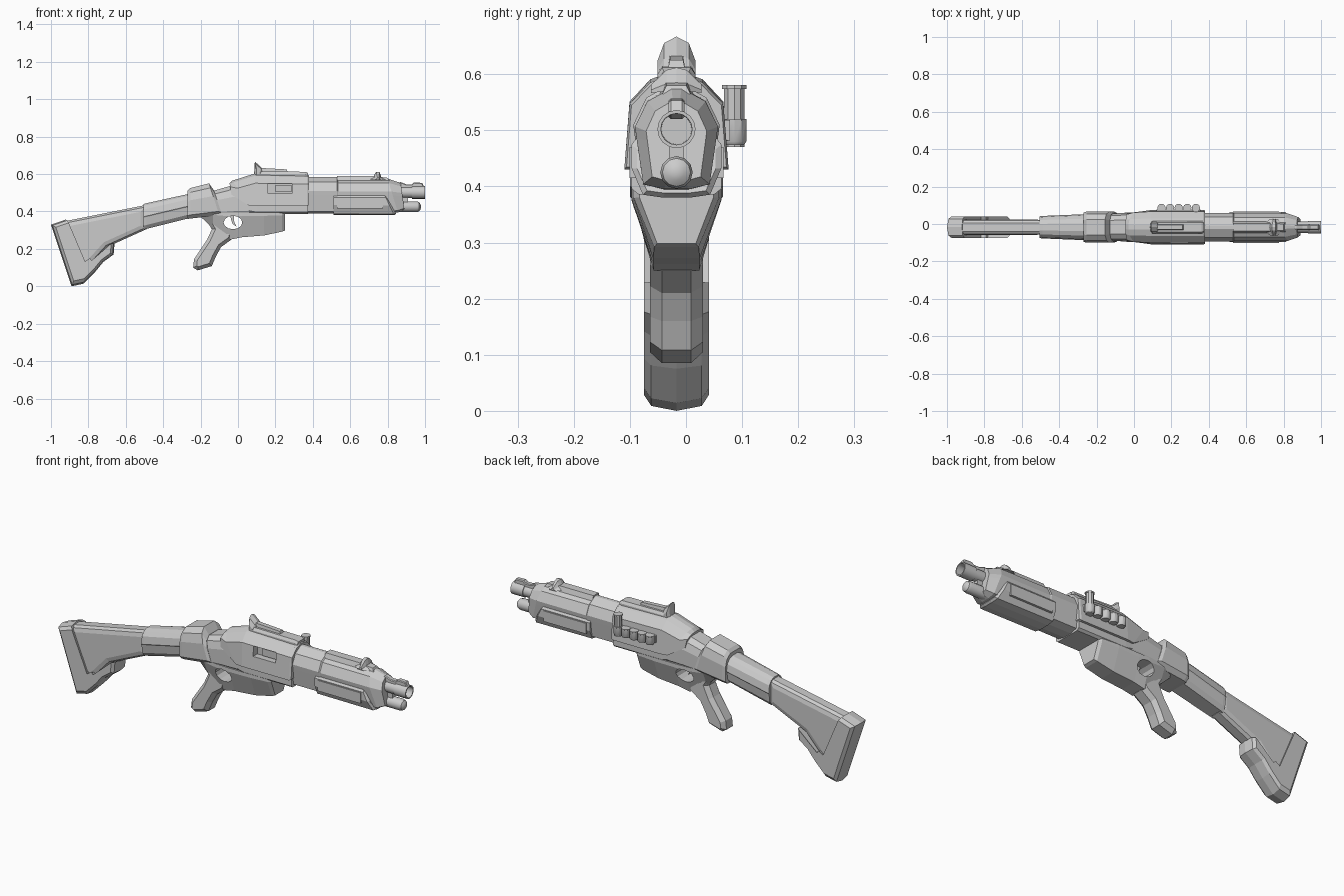
import bpy, bmesh
from math import cos, sin, pi, radians
from mathutils import Vector, Matrix

CY = -0.017  # centre plane of the gun


def finish(name, bm):
    bmesh.ops.remove_doubles(bm, verts=bm.verts, dist=1e-5)
    bmesh.ops.recalc_face_normals(bm, faces=bm.faces)
    me = bpy.data.meshes.new(name)
    bm.to_mesh(me)
    bm.free()
    ob = bpy.data.objects.new(name, me)
    bpy.context.collection.objects.link(ob)
    return ob


def skin(name, rings):
    bm = bmesh.new()
    vs = [[bm.verts.new(p) for p in r] for r in rings]
    n = len(vs[0])
    for a, b in zip(vs, vs[1:]):
        for i in range(n):
            j = (i + 1) % n
            bm.faces.new((a[i], a[j], b[j], b[i]))
    bm.faces.new(vs[0])
    bm.faces.new(vs[-1])
    return finish(name, bm)


def loft(name, half, stations):
    """half: (u, v) from top to bottom; station: x_top, z_top, x_bottom, z_bottom, half width"""
    ring = half + [(-u, v) for u, v in reversed(half) if u > 0]
    return skin(name, [[(xb + (xt - xb) * v, CY + u * w, zb + (zt - zb) * v) for u, v in ring]
                       for xt, zt, xb, zb, w in stations])


def inset(prof, d):
    area = sum(a[0] * b[1] - b[0] * a[1] for a, b in zip(prof, prof[1:] + prof[:1]))
    s = 1 if area > 0 else -1
    out = []
    for i, p in enumerate(prof):
        p = Vector(p)
        e1 = (p - Vector(prof[i - 1])).normalized()
        e2 = (Vector(prof[(i + 1) % len(prof)]) - p).normalized()
        n1, n2 = Vector((-e1.y, e1.x)) * s, Vector((-e2.y, e2.x)) * s
        out.append(tuple(p + (n1 + n2) * d / max(0.4, 1 + n1.dot(n2))))
    return out


def plate(name, prof, slices, pivot=None, y=CY):
    """Side profile in xz, slices (offset, inset) or (offset, scale about pivot), mirrored in y"""
    def shape(k):
        if pivot is None:
            return inset(prof, k)
        return [(pivot[0] + (x - pivot[0]) * k, pivot[1] + (z - pivot[1]) * k) for x, z in prof]
    full = [(-o, k) for o, k in reversed(slices)] + [s for s in slices if s[0] > 0]
    return skin(name, [[(x, y + o, z) for x, z in shape(k)] for o, k in full])


def box(name, x0, x1, y0, y1, z0, z1):
    return skin(name, [[(x, y0, z0), (x, y1, z0), (x, y1, z1), (x, y0, z1)] for x in (x0, x1)])


def lathe(name, prof, origin, axis='X', n=16):
    """prof: (distance along axis, radius)"""
    rings = []
    for t, r in prof:
        ring = []
        for i in range(n):
            c, s = r * cos(2 * pi * i / n), r * sin(2 * pi * i / n)
            ring.append(Vector(origin) + Vector((t, c, s) if axis == 'X' else (c, s, t)))
        rings.append(ring)
    ob = skin(name, rings)
    bpy.ops.object.select_all(action='DESELECT')
    ob.select_set(True)
    bpy.context.view_layer.objects.active = ob
    bpy.ops.object.shade_smooth_by_angle(angle=radians(35))
    return ob


def cut(targets, cutter):
    for ob in targets:
        m = ob.modifiers.new('cut', 'BOOLEAN')
        m.operation, m.solver, m.object = 'DIFFERENCE', 'EXACT', cutter
        bpy.context.view_layer.objects.active = ob
        bpy.ops.object.modifier_apply(modifier=m.name)
    bpy.data.objects.remove(cutter)


# Stock and butt pad
plate('stock', [(-.94, .345), (-.49, .435), (-.49, .305), (-.70, .21), (-.80, .10), (-.85, .12)],
      [(.022, 0), (.036, .01), (.042, .03)])
plate('butt_pad', [(-1, .33), (-.92, .357), (-.905, .32), (-.82, .12), (-.79, .14), (-.78, .125),
                   (-.66, .23), (-.665, .17), (-.72, .13), (-.765, .075), (-.826, .014), (-.89, 0)],
      [(0, 1), (.045, .96), (.058, .87)], pivot=(-.80, .22))

# Neck and collar
ROUND = [(.3, 1), (.65, .93), (.9, .78), (1, .5), (.95, .46), (.85, .15), (.6, 0)]
loft('neck', ROUND, [(-.505, .44, -.505, .303, .058), (-.49, .444, -.49, .307, .06),
                     (-.25, .497, -.25, .367, .07)])
COLLAR = [(.5, 1), (.85, .86), (1, .6), (1, .12), (.75, 0)]
loft('collar', COLLAR, [(-.27, .51, -.27, .36, .078), (-.255, .525, -.255, .362, .083),
                        (-.155, .55, -.10, .38, .083), (-.13, .515, -.085, .38, .076)])

# Receiver core and its outer shell
loft('receiver_core', [(.5, 1), (.85, .86), (1, .6), (1, .12), (.85, 0)],
     [(-.15, .505, -.15, .375, .073), (-.03, .54, -.03, .382, .076), (.06, .535, .06, .386, .078),
      (.10, .47, .10, .386, .08), (.375, .47, .375, .386, .08)])
shell = loft('receiver_shell', [(.14, 1), (.5, .93), (.9, .70), (1, 0)],
             [(-.045, .55, -.035, .49, .075), (-.03, .565, .06, .43, .087),
              (.09, .603, .10, .43, .093), (.37, .597, .37, .43, .093), (.38, .592, .38, .435, .089)])
cut([shell], box('port_cutter', .16, .29, -.15, -.07, .497, .55))
box('bolt', .20, .285, -.086, -.06, .505, .542)

# Lower receiver, grip and trigger
lower = loft('lower_receiver', [(1, 1), (1, .85), (.52, 0)],
             [(-.20, .395, -.20, .372, .06), (-.135, .395, -.135, .31, .07), (-.04, .395, -.04, .25, .078),
              (.02, .395, .02, .262, .08), (.14, .395, .14, .272, .08), (.235, .395, .235, .292, .076),
              (.25, .395, .25, .298, .066)])
grip = plate('grip', [(-.18, .37), (-.14, .305), (-.165, .25), (-.235, .145), (-.24, .10), (-.215, .085),
                      (-.14, .108), (-.118, .16), (-.09, .21), (-.035, .25), (-.02, .30), (-.06, .37)],
             [(.026, 0), (.047, .018)])
cut([lower, grip], plate('hole_cutter', [(-.027 + .05 * cos(i * pi / 6), .341 + .036 * sin(i * pi / 6))
                                         for i in range(12)], [(.15, 0)]))
plate('trigger', [(-.045, .385), (-.02, .385), (-.022, .35), (-.008, .318), (-.03, .335)], [(.01, 0)])

# Forend and pump
loft('forend', [(.12, 1), (.7, .87), (1, .62), (.96, .5), (.8, .05), (.3, 0)],
     [(.37, .583, .37, .39, .077), (.53, .583, .53, .39, .077), (.535, .577, .535, .39, .074),
      (.80, .575, .855, .395, .074), (.87, .553, .89, .41, .054)])
loft('pump', [(.9, 1), (1, .9), (1, .5), (.75, .05), (.3, 0)],
     [(.51, .485, .51, .382, .08), (.785, .485, .835, .38, .08), (.795, .475, .845, .388, .07)])
for s in (-1, 1):
    y = CY + s * .078
    box('pump_panel', .53, .775, y - .006, y + .006, .415, .47)
loft('forend_top_plate', [(.7, 1), (1, 0)],
     [(.53, .59, .53, .565, .03), (.72, .59, .72, .565, .03), (.80, .58, .81, .565, .025)])

# Barrel, magazine tube and muzzle rib
lathe('barrel', [(.80, .03), (.93, .03), (.93, .034), (1, .034), (1, .028), (.92, .027)], (0, CY, .502))
lathe('magazine_tube', [(.80, .029), (.955, .029), (.968, .025), (.976, .014), (.978, .004)],
      (0, CY, .425), n=12)
plate('muzzle_rib', [(.83, .52), (.83, .55), (.87, .557), (.90, .545), (.93, .545), (.94, .555),
                     (.985, .553), (.995, .53), (.95, .52)], [(.010, 0), (.014, .004)])
box('barrel_bracket', .88, .91, CY - .013, CY + .013, .43, .50)

# Rear sight and rail
plate('rear_sight', [(.085, .58), (.09, .667), (.125, .635), (.14, .58)],
      [(0, 1), (.022, .87), (.034, .5)], pivot=(.11, .58))
loft('sight_rail', [(.75, 1), (1, .7), (1, 0)],
     [(.10, .615, .10, .57, .034), (.36, .612, .36, .57, .034), (.375, .605, .375, .57, .03)])
loft('sight_rail_top', [(.7, 1), (1, 0)],
     [(.115, .633, .115, .60, .017), (.26, .625, .27, .60, .017)])

# Front sight
plate('front_sight', [(.69, .575), (.725, .588), (.738, .612), (.757, .612), (.765, .585), (.80, .57)],
      [(0, 1), (.018, .9), (.045, .35)], pivot=(.75, .565))

# Spare shell carrier on the left side
box('shell_carrier', .12, .355, .055, .078, .482, .518)
for i in range(5):
    x = .147 + i * .046
    lathe('shell_holder', [(.475, .019), (.48, .0225), (.52, .0225)], (x, .086, 0), 'Z', 10)
lathe('spare_shell', [(.47, .019), (.574, .019), (.574, .0225), (.581, .0225)], (.331, .086, 0), 'Z', 10)
